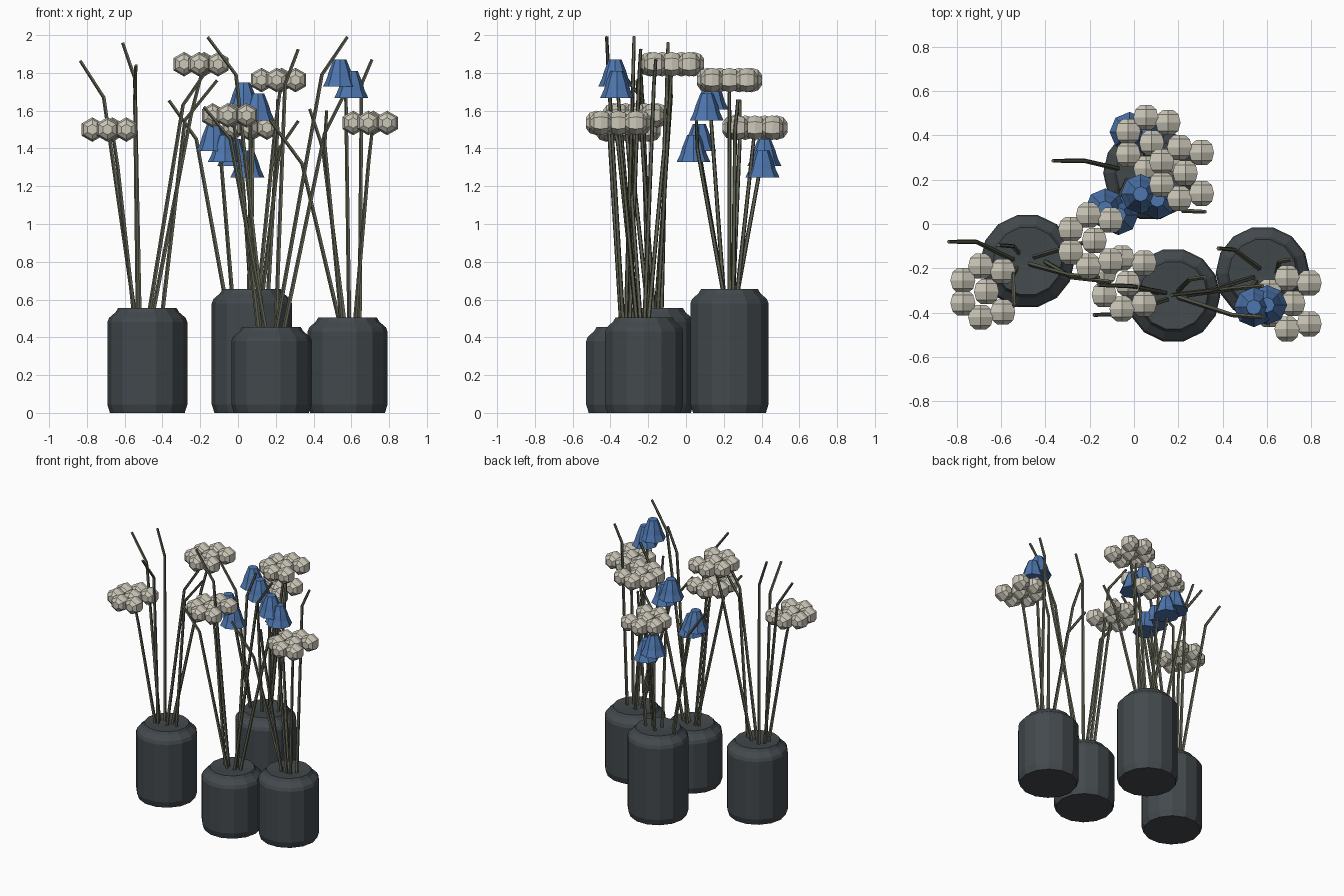
import bpy, bmesh
from math import sin, cos, pi
from mathutils import Vector

if "Cube" in bpy.data.objects:
    bpy.data.objects.remove(bpy.data.objects["Cube"])


def material(name, rgb):
    m = bpy.data.materials.new(name)
    m.diffuse_color = (*rgb, 1)
    m.use_nodes = True
    m.node_tree.nodes["Principled BSDF"].inputs["Base Color"].default_value = m.diffuse_color
    return m


SLATE = material("slate", (0.055, 0.066, 0.073))
GREEN = material("stem_green", (0.12, 0.125, 0.085))
CREAM = material("cream", (0.6, 0.57, 0.48))
BLUE = material("blue", (0.075, 0.18, 0.42))


def finish(bm, name, mat):
    bmesh.ops.recalc_face_normals(bm, faces=bm.faces)
    me = bpy.data.meshes.new(name)
    bm.to_mesh(me)
    bm.free()
    me.materials.append(mat)
    bpy.context.collection.objects.link(bpy.data.objects.new(name, me))


def bridge(bm, rings):
    for a, b in zip(rings, rings[1:]):
        n = len(a)
        for i in range(n):
            bm.faces.new((a[i], a[(i + 1) % n], b[(i + 1) % n], b[i]))


def lathe(bm, profile, n, centre, axis="z", turn=0.0):
    """Spin (radius, height) points about an axis and cap both ends."""
    c, rings = Vector(centre), []
    for r, h in profile:
        ring = []
        for i in range(n):
            u, v = r * cos(2 * pi * i / n + turn), r * sin(2 * pi * i / n + turn)
            ring.append(bm.verts.new(c + Vector((u, v, h) if axis == "z" else (u, h, v))))
        rings.append(ring)
    bridge(bm, rings)
    bm.faces.new(rings[0])
    bm.faces.new(rings[-1])


def stem(name, pts, r=0.012):
    """Five-sided tapering tube through the points."""
    pts = [Vector(p) for p in pts]
    bm, rings = bmesh.new(), []
    for k, p in enumerate(pts):
        d = (pts[min(k + 1, len(pts) - 1)] - pts[max(k - 1, 0)]).normalized()
        u = d.cross(Vector((0, 1, 0))).normalized()
        v = d.cross(u)
        rad = r * (1 - 0.25 * k / (len(pts) - 1))
        rings.append([bm.verts.new(p + rad * (u * cos(2 * pi * i / 5) + v * sin(2 * pi * i / 5)))
                      for i in range(5)])
    bridge(bm, rings)
    bm.faces.new(rings[0])
    bm.faces.new(rings[-1])
    finish(bm, name, GREEN)


# Jars: x, y, height
JARS = {"left": (-0.48, -0.167, 0.555), "back": (0.073, 0.23, 0.655),
        "front": (0.177, -0.322, 0.455), "right": (0.58, -0.222, 0.505)}
for key, (x, y, h) in JARS.items():
    bm = bmesh.new()
    lathe(bm, [(0.198, 0), (0.212, 0.045), (0.212, h - 0.075), (0.203, h - 0.052),
               (0.168, h - 0.022), (0.155, h), (0.02, h - 0.012)], 14, (x, y, 0))
    finish(bm, "jar_" + key, SLATE)


def base(jar, x, y):
    return (x, y, JARS[jar][2] - 0.03)


# Cream flower heads: one middle ball and six of seven places around it
HEADS = [("left", -0.55, -0.2, (-0.665, -0.305, 1.5)), ("left", -0.45, -0.15, (-0.179, -0.075, 1.846)),
         ("front", 0.11, -0.31, (-0.028, -0.268, 1.575)), ("back", 0.11, 0.23, (0.231, 0.23, 1.762)),
         ("back", 0.07, 0.27, (0.08, 0.365, 1.51)), ("right", 0.62, -0.26, (0.716, -0.358, 1.535))]
BALL = [(0.028, -0.056), (0.054, -0.037), (0.065, 0), (0.054, 0.037), (0.028, 0.056)]
for i, (jar, bx, by, c) in enumerate(HEADS):
    bm = bmesh.new()
    for k in range(7):
        r, a = (0.118 if k else 0), 2 * pi * k / 7
        lathe(bm, BALL, 6, (c[0] + r * cos(a), c[1] + r * sin(a), c[2]), axis="y", turn=pi / 6)
    finish(bm, f"cream_head_{i + 1}", CREAM)
    b = base(jar, bx, by)
    mid = Vector(b).lerp(Vector(c), 0.8) + Vector(((b[0] - c[0]) * 0.05, 0, 0))
    stem(f"cream_stem_{i + 1}", [b, mid, c])

# Blue bells in pairs, each pair on one stem
PAIRS = [("right", 0.59, -0.26, (0.54, -0.375, 1.87), (0.6, -0.365, 1.81)),
         ("back", 0.06, 0.2, (0.03, 0.135, 1.75), (0.105, 0.11, 1.69)),
         ("back", -0.03, 0.2, (-0.13, 0.07, 1.53), (-0.07, 0.04, 1.47)),
         ("back", 0.07, 0.27, (-0.02, 0.415, 1.45), (0.05, 0.405, 1.39))]
BELL = [(0.034, 0), (0.058, -0.06), (0.07, -0.1), (0.09, -0.143)]
for i, (jar, bx, by, a, b) in enumerate(PAIRS):
    for k, c in enumerate((a, b)):
        bm = bmesh.new()
        lathe(bm, BELL, 8, c)
        finish(bm, f"blue_bell_{i + 1}_{k + 1}", BLUE)
    s = base(jar, bx, by)
    top = Vector(a).lerp(Vector(b), 0.5) - Vector((0, 0, 0.03))
    stem(f"bell_stem_{i + 1}", [s, Vector(s).lerp(top, 0.8), top])

# Bare bent stems: jar, base, bend, tip
BARE = [("left", -0.545, -0.16, (-0.71, -0.08, 1.67), (-0.835, -0.08, 1.865)),
        ("left", -0.52, -0.13, (-0.545, -0.1, 1.77), (-0.61, -0.095, 1.96)),
        ("left", -0.53, -0.2, (-0.545, -0.23, 1.66), (-0.54, -0.37, 1.84)),
        ("left", -0.47, -0.18, (-0.29, -0.23, 1.63), (-0.16, -0.24, 1.82)),
        ("left", -0.4, -0.17, (-0.28, -0.24, 1.55), (-0.11, -0.26, 1.76)),
        ("back", -0.07, 0.25, (-0.22, 0.285, 1.45), (-0.365, 0.285, 1.655)),
        ("back", 0.13, 0.2, (0.22, 0.06, 1.4), (0.32, 0.055, 1.545)),
        ("back", 0.16, 0.25, (0.21, 0.26, 1.5), (0.21, 0.275, 1.66)),
        ("front", 0.14, -0.31, (-0.01, -0.28, 1.79), (-0.16, -0.275, 1.99)),
        ("front", 0.2, -0.33, (0.445, -0.41, 1.79), (0.58, -0.42, 1.99)),
        ("front", 0.2, -0.3, (0.25, -0.25, 1.74), (0.32, -0.24, 1.925)),
        ("front", 0.24, -0.32, (0.46, -0.29, 1.48), (0.58, -0.28, 1.72)),
        ("front", 0.15, -0.34, (-0.04, -0.405, 1.45), (-0.18, -0.41, 1.62)),
        ("right", 0.645, -0.22, (0.655, -0.17, 1.74), (0.71, -0.16, 1.87)),
        ("right", 0.565, -0.2, (0.45, -0.115, 1.4), (0.38, -0.11, 1.61)),
        ("right", 0.54, -0.24, (0.34, -0.3, 1.32), (0.17, -0.32, 1.55)),
        ("right", 0.55, -0.26, (0.46, -0.36, 1.42), (0.47, -0.4, 1.6))]
for i, (jar, bx, by, bend, tip) in enumerate(BARE):
    stem(f"bare_stem_{i + 1}", [base(jar, bx, by), bend, tip])
